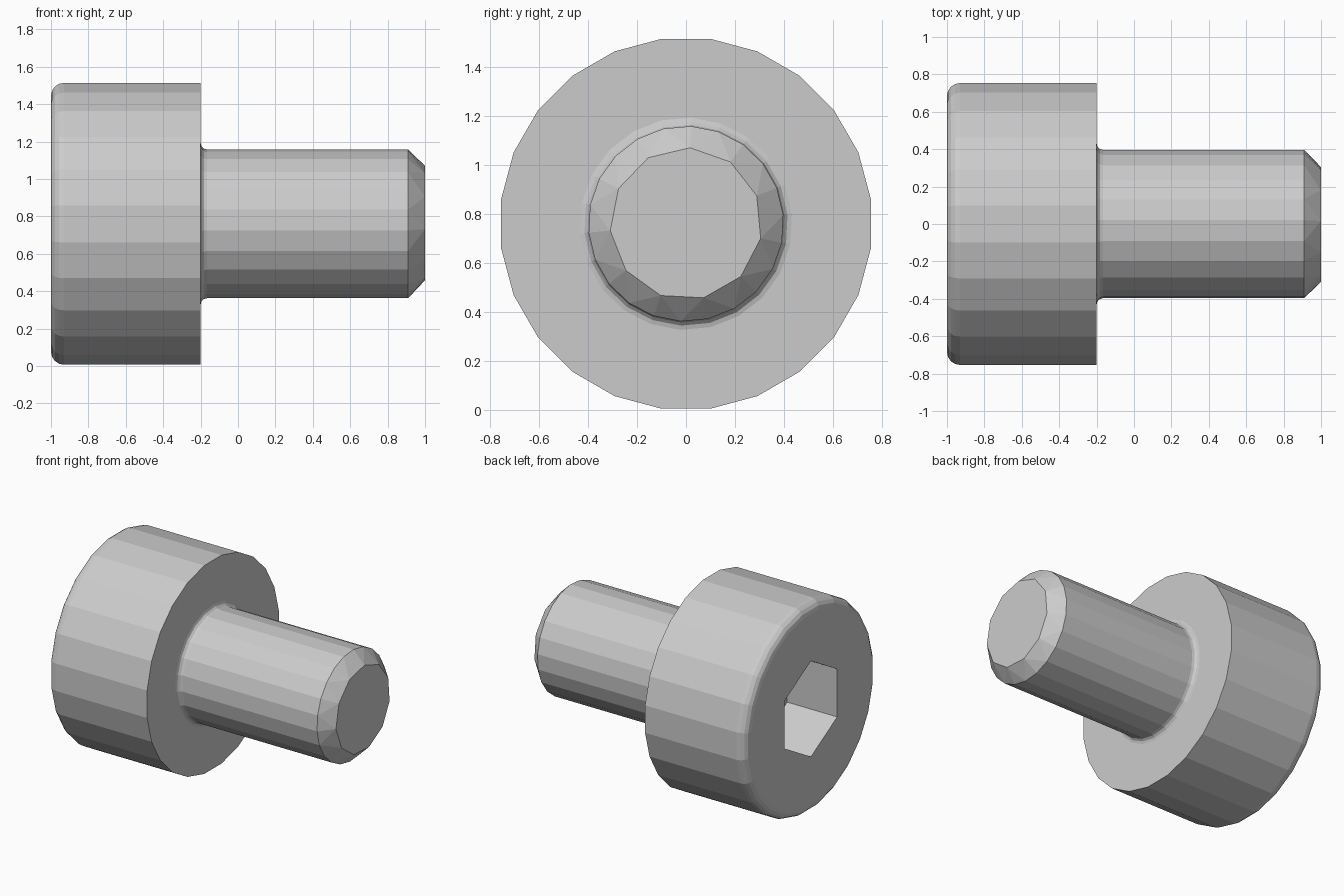
import bpy, bmesh
from math import sin, cos, pi, radians, sqrt

if "Cube" in bpy.data.objects:
    bpy.data.objects.remove(bpy.data.objects["Cube"])

AXIS_Z = 0.76  # height of the screw's axis, which runs along x


def ring(bm, x, r, n, phase=0.0):
    """Regular polygon of n vertices around the axis, starting at the top."""
    angles = [radians(phase) + 2 * pi * i / n for i in range(n)]
    return [bm.verts.new((x, r * sin(a), AXIS_Z + r * cos(a))) for a in angles]


def join(bm, a, b):
    """Skin two rings; one may have a whole multiple of the other's vertices."""
    if len(a) < len(b):
        a, b = b, a
    n, m = len(a), len(b)
    k = n // m
    for i in range(m):
        p, q = b[i], b[(i + 1) % m]
        span = [a[(k * i + j) % n] for j in range(k + 1)]
        if k == 1:
            bm.faces.new((span[0], span[1], q, p))
            continue
        half = k // 2
        for j in range(k):
            bm.faces.new((span[j], span[j + 1], p if j < half else q))
        bm.faces.new((span[half], q, p))


def turned_part(name, sections):
    """Capped solid through (x, radius, sides, phase) sections."""
    bm = bmesh.new()
    rings = [ring(bm, *s) for s in sections]
    for a, b in zip(rings, rings[1:]):
        join(bm, a, b)
    bm.faces.new(rings[0])
    bm.faces.new(rings[-1])
    bmesh.ops.recalc_face_normals(bm, faces=bm.faces)
    mesh = bpy.data.meshes.new(name)
    bm.to_mesh(mesh)
    bm.free()
    obj = bpy.data.objects.new(name, mesh)
    bpy.context.collection.objects.link(obj)
    return obj


def fillet(cx, cr, rad, start, end, steps):
    """Arc of (x, radius) points for a rounded corner."""
    angles = [radians(start + (end - start) * i / steps) for i in range(steps + 1)]
    return [(cx + rad * cos(t), cr + rad * sin(t)) for t in angles]


# Head: hex socket floor, socket mouth, rounded rim, flat underside
hex_r = 0.6 / sqrt(3)
rim = fillet(-0.93, 0.69, 0.07, 180, 90, 4)
turned_part("head",
            [(-0.6, hex_r, 6, 0), (-1.0, hex_r, 6, 0)]
            + [(x, r, 24, 7.5) for x, r in rim]
            + [(-0.2, 0.76, 24, 7.5)])

# Shank: root sunk into the head, fillet, cylinder, chamfered tip
root = fillet(-0.165, 0.433, 0.035, 180, 270, 3)
turned_part("shank",
            [(-0.25, 0.433, 22, 3)]
            + [(x, r, 22, 3) for x, r in root]
            + [(0.91, 0.398, 22, 3), (1.0, 0.31, 11, 3)])
